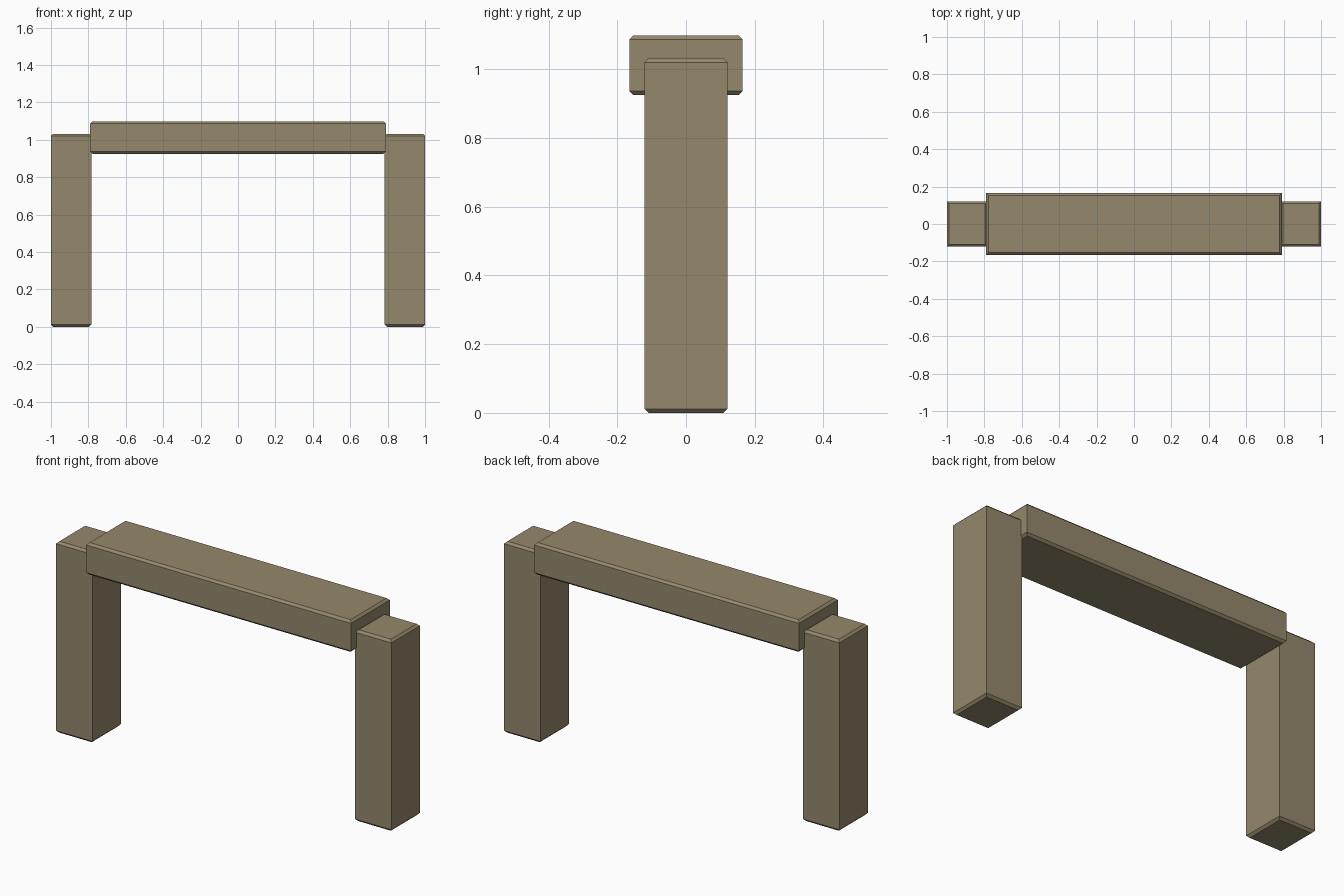
import bpy, bmesh
from mathutils import Vector

if "Cube" in bpy.data.objects:
    bpy.data.objects.remove(bpy.data.objects["Cube"])


def chamfered_block(name, lo, hi, chamfer, material):
    """Box whose top and bottom rims are chamfered; upright corners stay sharp."""
    lo, hi = Vector(lo), Vector(hi)
    mid, size = (lo + hi) / 2, hi - lo
    half_z = size.z / 2
    bm = bmesh.new()
    # stacked rings: inset bottom, full, full, inset top
    rings = []
    for z, inset in ((-half_z, chamfer), (-half_z + chamfer, 0),
                     (half_z - chamfer, 0), (half_z, chamfer)):
        w, d = size.x / 2 - inset, size.y / 2 - inset
        rings.append([bm.verts.new((sx * w, sy * d, z))
                      for sx, sy in ((-1, -1), (1, -1), (1, 1), (-1, 1))])
    for a, b in zip(rings, rings[1:]):
        for i in range(4):
            j = (i + 1) % 4
            bm.faces.new((a[i], a[j], b[j], b[i]))
    bm.faces.new(rings[0][::-1])
    bm.faces.new(rings[-1])
    mesh = bpy.data.meshes.new(name)
    bm.to_mesh(mesh)
    bm.free()
    mesh.materials.append(material)
    obj = bpy.data.objects.new(name, mesh)
    obj.location = mid
    bpy.context.collection.objects.link(obj)
    return obj


stone = bpy.data.materials.new("tan_stone")
stone.diffuse_color = (0.30, 0.25, 0.15, 1)
stone.use_nodes = True
stone.node_tree.nodes["Principled BSDF"].inputs["Base Color"].default_value = stone.diffuse_color

# Two upright posts
for name, x0, x1 in (("left_post", -1.0, -0.784), ("right_post", 0.784, 1.0)):
    chamfered_block(name, (x0, -0.121, 0), (x1, 0.121, 1.032), 0.012, stone)

# Cross beam, its ends just lapping into the posts
chamfered_block("cross_beam", (-0.79, -0.165, 0.925), (0.79, 0.165, 1.098), 0.012, stone)
